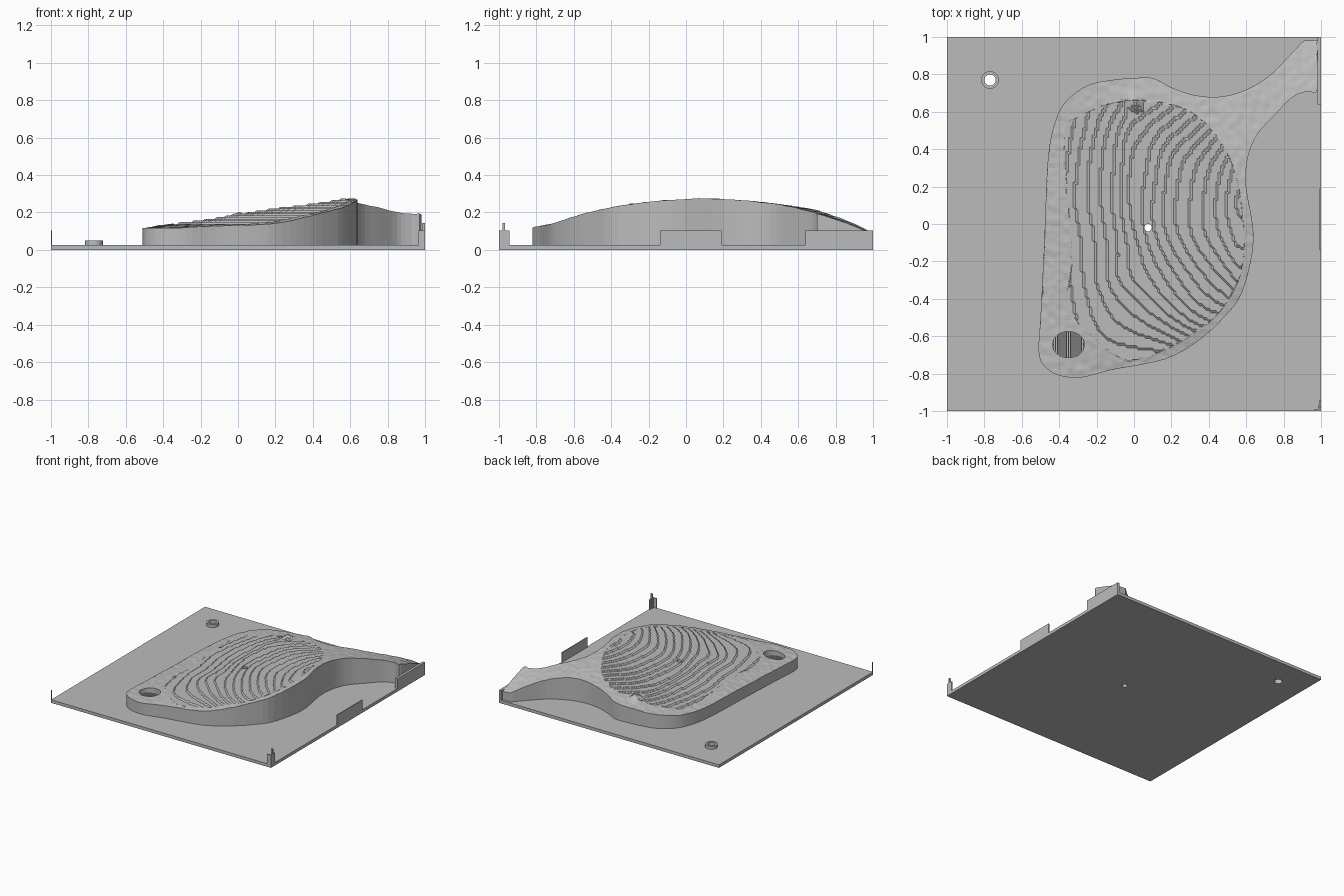
import bpy, bmesh, math
from mathutils import Vector, noise
from mathutils.geometry import delaunay_2d_cdt

cube = bpy.data.objects.get("Cube")
if cube:
    bpy.data.objects.remove(cube, do_unlink=True)

grey = bpy.data.materials.new("plain grey")
grey.use_nodes = True
COLOUR = (0.5, 0.5, 0.5, 1)
grey.diffuse_color = COLOUR
grey.node_tree.nodes["Principled BSDF"].inputs["Base Color"].default_value = COLOUR


def finish(name, bm):
    bmesh.ops.recalc_face_normals(bm, faces=bm.faces)
    mesh = bpy.data.meshes.new(name)
    bm.to_mesh(mesh)
    bm.free()
    mesh.materials.append(grey)
    obj = bpy.data.objects.new(name, mesh)
    bpy.context.collection.objects.link(obj)
    return obj


def box(name, low, high):
    bm = bmesh.new()
    bmesh.ops.create_cube(bm, size=1)
    low, high = Vector(low), Vector(high)
    for v in bm.verts:
        v.co = (low + high) / 2 + v.co * (high - low)
    return finish(name, bm)


def ellipse(cx, cy, rx, ry, count=32):
    angles = [math.tau * i / count for i in range(count)]
    return [Vector((cx + rx * math.cos(a), cy + ry * math.sin(a))) for a in angles]


def smooth_loop(points, steps=4):
    """Closed curve passing through the given points."""
    pts, out = [Vector(p) for p in points], []
    for i in range(len(pts)):
        a, b, c, d = (pts[(i + k) % len(pts)] for k in (-1, 0, 1, 2))
        for s in range(steps):
            t = s / steps
            p = b + ((c - a) * t + (2*a - 5*b + 4*c - d) * t**2 + (3*b - a - 3*c + d) * t**3) / 2
            out.append(Vector((min(p.x, 0.98), min(p.y, 0.98))))
    return out


def inside(x, y, loop):
    hit = False
    for i, q in enumerate(loop):
        p = loop[i - 1]
        if (p.y > y) != (q.y > y) and x < p.x + (q.x - p.x) * (y - p.y) / (q.y - p.y):
            hit = not hit
    return hit


def slab(name, outline, holes, bottom, top, extra=(), spacing=0):
    """Solid between a flat bottom and a height function, with holes through it."""
    points, edges = [], []
    for loop in [outline, *holes, *extra]:
        n, first = len(loop), len(points)
        points += loop
        edges += [(first + i, first + (i + 1) % n) for i in range(n)]
    if spacing:
        n = int(1 / spacing)
        points += [Vector((i * spacing, j * spacing)) for i in range(-n, n + 1)
                   for j in range(-n, n + 1) if inside(i * spacing, j * spacing, outline)]
    verts, _, faces, *_ = delaunay_2d_cdt(points, edges, [], 0, 1e-5)
    bm = bmesh.new()
    bv = [bm.verts.new((v.x, v.y, bottom)) for v in verts]
    for f in faces:
        c = sum((verts[i] for i in f), Vector((0, 0))) / len(f)
        if inside(c.x, c.y, outline) and not any(inside(c.x, c.y, h) for h in holes):
            bm.faces.new([bv[i] for i in f])
    bmesh.ops.delete(bm, geom=[v for v in bm.verts if not v.link_faces], context="VERTS")
    new = bmesh.ops.extrude_face_region(bm, geom=bm.faces[:])["geom"]
    for v in new:
        if isinstance(v, bmesh.types.BMVert):
            v.co.z = top(v.co.x, v.co.y)
    return finish(name, bm)


# Outlines of the raised ground and of the terraced putting area
ground = smooth_loop([
    (0, .78), (.1, .78), (.2, .73), (.32, .69), (.45, .68), (.58, .71), (.72, .79),
    (.85, .92), (.91, .98), (.98, .98), (.98, .72), (.93, .71), (.85, .68), (.75, .58),
    (.66, .48), (.61, .36), (.6, .2), (.64, -.08), (.58, -.36), (.48, -.5), (.35, -.62),
    (.2, -.71), (.05, -.75), (-.12, -.78), (-.28, -.82), (-.4, -.81), (-.48, -.76),
    (-.51, -.68), (-.5, -.5), (-.48, -.1), (-.46, .35), (-.42, .55), (-.36, .66),
    (-.25, .74), (-.12, .77)])
green = smooth_loop([
    (.07, .66), (.2, .64), (.32, .59), (.42, .5), (.5, .38), (.56, .2), (.59, -.1),
    (.56, -.3), (.45, -.48), (.3, -.6), (.15, -.68), (0, -.73), (-.1, -.7), (-.2, -.62),
    (-.32, -.5), (-.36, -.4), (-.33, -.2), (-.35, .1), (-.37, .48), (-.3, .57), (-.1, .65)])
cup = ellipse(.075, -.02, .02, .02, 20)
bunker = ellipse(-.35, -.645, .085, .07)
tube_hole = ellipse(-.77, .77, .03, .03)

STEP = .009


def terrain(x, y):
    base = .118
    arch = max(0, 1 - ((y - .1) / .95) ** 2)
    z = base + max(0, .072 + .15 * x) * arch - max(0, x - .55) * .13
    z += .035 * math.exp(-(x * x + (y - .65) ** 2) / .0015)          # small knoll
    z += .006 * math.exp(-(x + .02) ** 2 / .003 - (y - .3) ** 2 / .06)  # low ridge
    z += .004 * math.exp(-((x + .05) ** 2 + (y + .28) ** 2) / .01)
    z += .006 * noise.noise(Vector((x * 3, y * 3, 0)))
    if inside(x, y, green):
        return (math.floor(z / STEP) + .5) * STEP
    return z + .004 * noise.noise(Vector((x * 25, y * 25, 1)))


# Base plate and raised ground
square = [Vector(p) for p in ((-1, -1), (1, -1), (1, 1), (-1, 1))]
slab("base_plate", square, [cup, tube_hole], 0, lambda x, y: .025)
slab("raised_ground", ground, [cup, bunker], .01, terrain, [green], .0125)

# Ribbed floor of the bunker
slab("bunker_floor", ellipse(-.35, -.645, .087, .072), [], .01, lambda x, y: .07)
for i in range(-8, 9):
    x, half = i * .01, .07 * math.sqrt(1 - (i * .01 / .086) ** 2)
    box("bunker_rib", (x - .353, -.645 - half, .06), (x - .347, -.645 + half, .085))

# Collar around the hole in the back corner
slab("collar", ellipse(-.77, .77, .047, .047), [tube_hole], .01, lambda x, y: .05)

# Edge panels and corner posts
box("middle_panel", (.992, -.14, 0), (1, .19, .105))
box("back_panel", (.98, .64, 0), (1, 1, .105))
box("corner_wall_side", (.99, -1, 0), (1, -.945, .105))
box("corner_wall_front", (.965, -1, 0), (1, -.992, .105))
box("corner_pin", (.985, -.98, 0), (1, -.968, .145))
box("thin_post", (-1, -1, 0), (-.994, -.994, .105))
